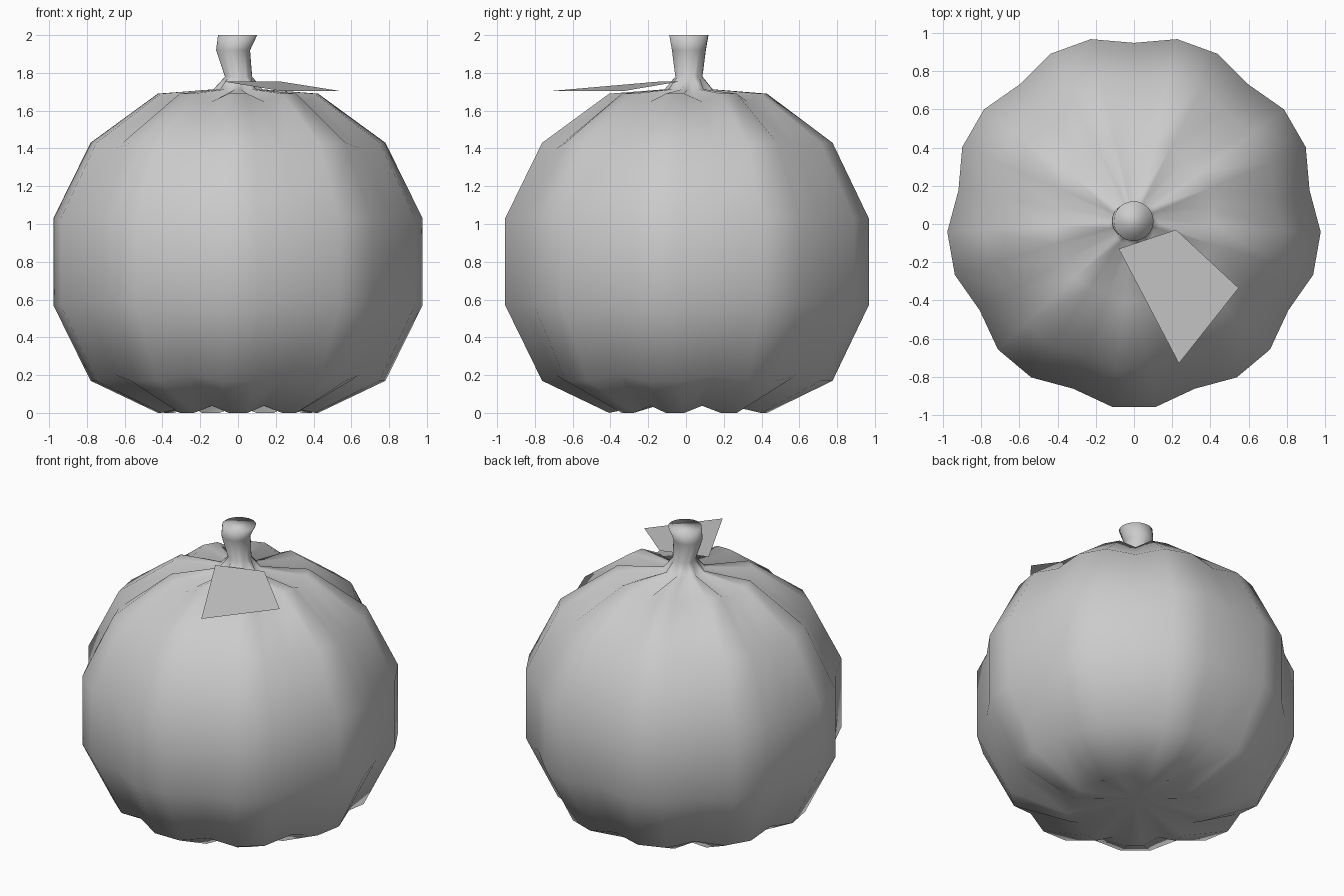
import bpy
import bmesh
from math import sin, cos, pi

if "Cube" in bpy.data.objects:
    bpy.data.objects.remove(bpy.data.objects["Cube"])

LOBES = 9
SIDES = LOBES * 3      # two ridge points and one groove point per lobe
CY = 0.015             # body axis, slightly behind the origin
MID = 0.80             # height of the body centre


def make_ring(bm, radius, z, cx=0.0, groove=1.0, groove_z=None):
    """One horizontal ring; every third vertex lies in a groove (one at +y)."""
    verts = []
    for i in range(SIDES):
        a = pi / 2 + 2 * pi * i / SIDES
        in_groove = i % 3 == 0
        r = radius * (groove if in_groove else 1)
        h = groove_z if in_groove and groove_z is not None else z
        verts.append(bm.verts.new((cx + r * cos(a), CY + r * sin(a), h)))
    return verts


def finish(bm, name):
    mesh = bpy.data.meshes.new(name)
    bm.to_mesh(mesh)
    bm.free()
    obj = bpy.data.objects.new(name, mesh)
    bpy.context.collection.objects.link(obj)
    return obj


# Ribbed body flowing into the bent stem
bm = bmesh.new()
rings = []
for radius, dz in [(0.425, -0.80), (0.782, -0.63), (0.979, -0.23),
                   (0.979, 0.23), (0.782, 0.63), (0.425, 0.89)]:
    rings.append(make_ring(bm, radius, MID + dz, groove=0.953,
                           groove_z=MID + dz * 0.953))
rings.append(make_ring(bm, 0.13, 1.713, groove=0.88, groove_z=1.685))
for radius, z, cx in [(0.072, 1.78, 0.003), (0.09, 1.92, -0.026),
                      (0.104, 2.0, -0.002)]:
    rings.append(make_ring(bm, radius, z, cx))
for low, high in zip(rings, rings[1:]):
    for i in range(SIDES):
        j = (i + 1) % SIDES
        bm.faces.new((low[i], low[j], high[j], high[i]))
bm.faces.new(rings[-1])

# Dimple underneath
pole = bm.verts.new((0, CY, 0.09))
for i in range(SIDES):
    bm.faces.new((rings[0][(i + 1) % SIDES], rings[0][i], pole))
for face in bm.faces:
    face.smooth = True
finish(bm, "pumpkin_body_and_stem")

# Single flat leaf at the foot of the stem
bm = bmesh.new()
corners = [(-0.08, -0.13, 1.755), (0.235, -0.73, 1.703),
           (0.548, -0.335, 1.703), (0.22, -0.03, 1.755)]
bm.faces.new([bm.verts.new(c) for c in corners])
finish(bm, "leaf")
